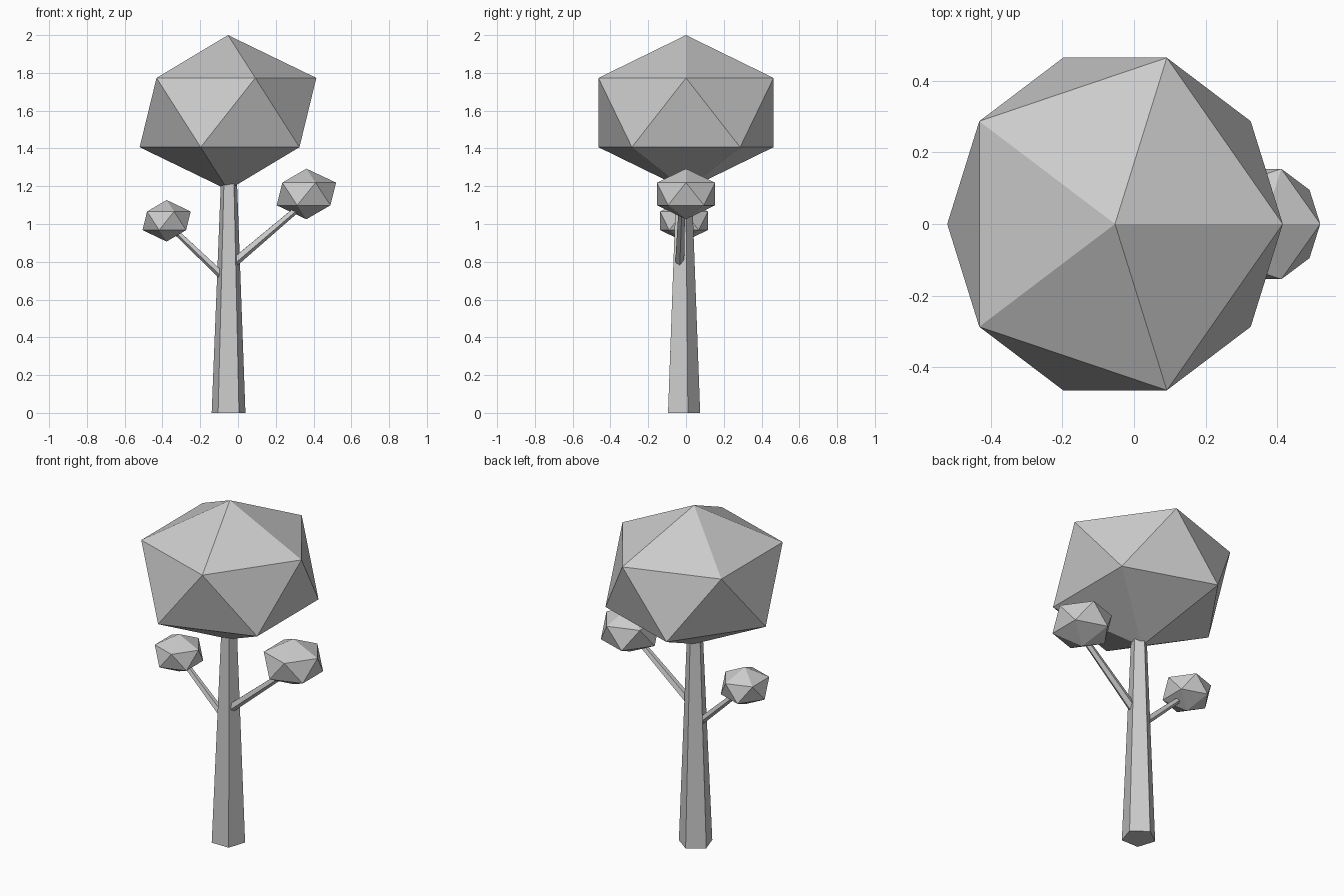
import bpy, bmesh, math
from mathutils import Vector

if "Cube" in bpy.data.objects:
    bpy.data.objects.remove(bpy.data.objects["Cube"])


def finish(name, bm):
    bmesh.ops.recalc_face_normals(bm, faces=bm.faces)
    mesh = bpy.data.meshes.new(name)
    bm.to_mesh(mesh)
    bm.free()
    obj = bpy.data.objects.new(name, mesh)
    bpy.context.collection.objects.link(obj)
    return obj


def foliage(name, centre, radii):
    """Flat-faced icosahedron stretched to the given radii."""
    bm = bmesh.new()
    bmesh.ops.create_icosphere(bm, subdivisions=1, radius=1)
    obj = finish(name, bm)
    obj.location, obj.scale = centre, radii
    return obj


def tapered_stem(name, start, end, r0, r1, point_dir):
    """Five-sided tapered stem; one corner points along point_dir."""
    start, end = Vector(start), Vector(end)
    axis = (end - start).normalized()
    u = Vector(point_dir)
    u = (u - axis * u.dot(axis)).normalized()
    v = axis.cross(u)
    bm = bmesh.new()
    rings = []
    for p, r in ((start, r0), (end, r1)):
        angles = [math.tau * k / 5 for k in range(5)]
        rings.append([bm.verts.new(p + r * (u * math.cos(a) + v * math.sin(a)))
                      for a in angles])
    for k in range(5):
        n = (k + 1) % 5
        bm.faces.new((rings[0][k], rings[0][n], rings[1][n], rings[1][k]))
    bm.faces.new(rings[0])
    bm.faces.new(rings[1])
    return finish(name, bm)


# Trunk and its two side branches
tapered_stem("trunk", (-0.05, -0.019, 0), (-0.048, -0.015, 1.22), 0.094, 0.045, (0, 1, 0))
tapered_stem("right_branch", (-0.03, -0.034, 0.79), (0.33, -0.022, 1.095), 0.025, 0.018, (0, 0, -1))
tapered_stem("left_branch", (-0.065, -0.018, 0.71), (-0.35, -0.015, 0.98), 0.022, 0.016, (0, 0, -1))

# Leaf masses
foliage("main_crown", (-0.053, 0, 1.59), (0.523, 0.545, 0.41))
foliage("right_leaf_ball", (0.362, 0, 1.159), (0.176, 0.181, 0.134))
foliage("left_leaf_ball", (-0.378, -0.011, 1.017), (0.143, 0.149, 0.11))
